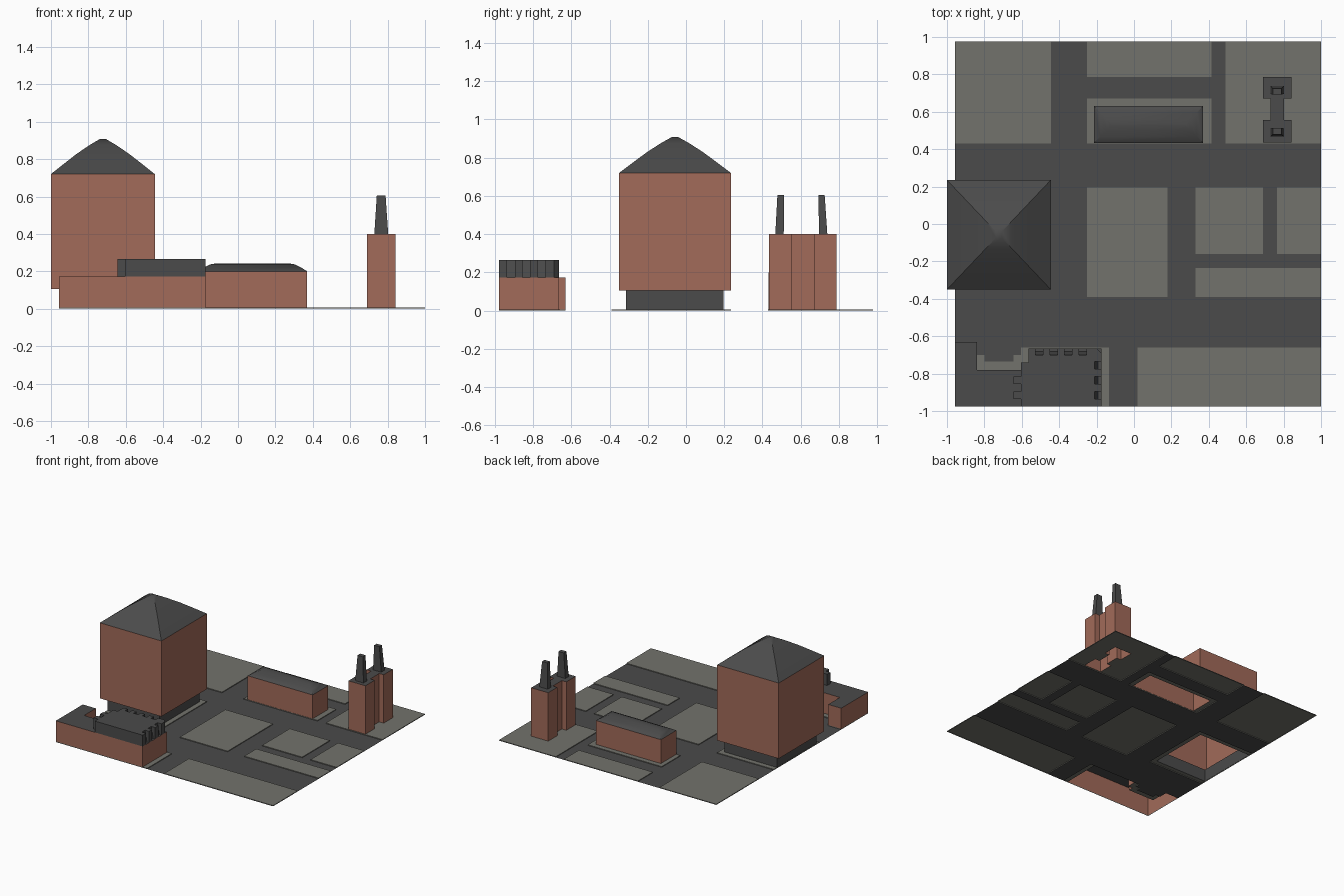
import bpy, bmesh

if "Cube" in bpy.data.objects:
    bpy.data.objects.remove(bpy.data.objects["Cube"])


def material(name, rgb):
    m = bpy.data.materials.new(name)
    m.diffuse_color = (*rgb, 1)
    m.use_nodes = True
    m.node_tree.nodes["Principled BSDF"].inputs["Base Color"].default_value = m.diffuse_color
    return m


BRICK = material("terracotta brick", (0.36, 0.145, 0.1))
DARK = material("dark grey", (0.07, 0.07, 0.07))
LIGHT = material("block grey", (0.17, 0.17, 0.15))
W, E, S, N = -0.957, 1.0, -0.977, 0.977   # ground limits
H = 0.006                                 # kerb height


def finish(name, bm, mats, smooth=None):
    me = bpy.data.meshes.new(name)
    bm.to_mesh(me)
    bm.free()
    for m in mats:
        me.materials.append(m)
    ob = bpy.data.objects.new(name, me)
    bpy.context.collection.objects.link(ob)
    if smooth:
        bpy.context.view_layer.objects.active = ob
        ob.select_set(True)
        bpy.ops.object.shade_smooth_by_angle(angle=smooth)
        ob.select_set(False)
    return ob


def loft(name, rings, wall, cap=None, smooth=None):
    """Stack counter-clockwise (outline, z) rings; open below, capped on top."""
    bm = bmesh.new()
    vs = [[bm.verts.new((x, y, z)) for x, y in pts] for pts, z in rings]
    for a, b in zip(vs, vs[1:]):
        n = len(a)
        for i in range(n):
            j = (i + 1) % n
            bm.faces.new((a[i], a[j], b[j], b[i]))
    if cap:
        bm.faces.new(vs[-1]).material_index = 1
    return finish(name, bm, [wall, cap or wall], smooth)


def rect(x0, y0, x1, y1, inset=0, insety=None):
    k = inset if insety is None else insety
    return [(x0 + inset, y0 + k), (x1 - inset, y0 + k),
            (x1 - inset, y1 - k), (x0 + inset, y1 - k)]


# City blocks and building footprints, as x0, y0, x1, y1
tower = (-1.0, -0.35, -0.445, 0.235)
tower_base = (-0.955, -0.315, -0.485, 0.195)
hall = (-0.215, 0.432, 0.37, 0.63)
twins = [(0.69, 0.435, 0.843, 0.555), (0.73, 0.555, 0.803, 0.67), (0.69, 0.67, 0.843, 0.787)]
blocks = [
    (W, 0.43, -0.445, N), (-0.25, 0.785, 0.415, N), (-0.25, 0.43, 0.415, 0.67),
    (0.49, 0.43, E, N), (-0.25, -0.39, 0.18, 0.195), (0.33, -0.16, 0.69, 0.195),
    (0.765, -0.16, E, 0.195), (0.33, -0.39, E, -0.235), (0.02, S, E, -0.66),
    (W, -0.35, -0.445, 0.235),
    (W, S, -0.84, -0.63), (-0.84, S, -0.8, -0.7), (-0.8, S, -0.645, -0.735),
    (-0.645, S, -0.605, -0.7), (-0.605, S, -0.135, -0.66)]
holes = twins + [hall, tower_base,
    (W, S, -0.84, -0.63), (-0.84, S, -0.605, -0.78),
    (-0.605, S, -0.565, -0.74), (-0.565, S, -0.175, -0.665)]

# Ground: one cell grid split into road sheet and raised blocks
xs = sorted({W, E} | {r[i] for r in blocks + holes for i in (0, 2)})
ys = sorted({S, N} | {r[i] for r in blocks + holes for i in (1, 3)})


def inside(x, y, rects):
    return any(a < x < c and b < y < d for a, b, c, d in rects)


def sheet(raised):
    bm = bmesh.new()
    grid = {}

    def vert(i, j):
        if (i, j) not in grid:
            grid[i, j] = bm.verts.new((xs[i], ys[j], H if raised else 0))
        return grid[i, j]

    open_cells = []
    for i in range(len(xs) - 1):
        for j in range(len(ys) - 1):
            cx, cy = (xs[i] + xs[i + 1]) / 2, (ys[j] + ys[j + 1]) / 2
            if inside(cx, cy, blocks) == raised:
                f = bm.faces.new((vert(i, j), vert(i + 1, j), vert(i + 1, j + 1), vert(i, j + 1)))
                if inside(cx, cy, holes):
                    open_cells.append(f)
    if raised:  # kerbs
        edges = [e for e in bm.edges if e.is_boundary]
        out = bmesh.ops.extrude_edge_only(bm, edges=edges)["geom"]
        for v in out:
            if isinstance(v, bmesh.types.BMVert):
                v.co.z = 0
        bmesh.ops.recalc_face_normals(bm, faces=bm.faces[:])
        if sum(f.normal.z for f in bm.faces) < 0:
            bmesh.ops.reverse_faces(bm, faces=bm.faces[:])
    bmesh.ops.delete(bm, geom=open_cells, context='FACES')
    finish("city_blocks" if raised else "roads", bm, [LIGHT if raised else DARK])


sheet(False)
sheet(True)

# Big tower: recessed base, overhanging brick body, domed hip roof
loft("tower_base", [(rect(*tower_base), H), (rect(*tower_base), 0.105)], DARK)
loft("tower_body", [(rect(*tower_base), 0.105), (rect(*tower), 0.105), (rect(*tower), 0.72)], BRICK)
hw, hd = 0.2775, 0.2925
roof = [(0, 0.72), (0.25, 0.775), (0.5, 0.829), (0.75, 0.876), (0.94, 0.907)]
loft("tower_roof", [(rect(*tower, hw * t, hd * t), z) for t, z in roof], DARK, DARK, 0.7)

# Long hall with a rounded hip roof
loft("hall_walls", [(rect(*hall), H), (rect(*hall), 0.2)], BRICK)
loft("hall_roof", [(rect(*hall, k), z) for k, z in
                   [(0, 0.2), (0.035, 0.222), (0.07, 0.238), (0.095, 0.242)]], DARK, DARK, 0.7)

# Twin-towered building with a link between, and two tapering spires
a, b, c = twins
plan = [(a[0], a[1]), (a[2], a[1]), (a[2], a[3]), (b[2], b[1]), (b[2], b[3]), (c[2], c[1]),
        (c[2], c[3]), (c[0], c[3]), (c[0], c[1]), (b[0], b[3]), (b[0], b[1]), (a[0], a[3])]
loft("twin_tower_walls", [(plan, H), (plan, 0.4)], BRICK, DARK)
for name, lo, hi in (("front_spire", (0.467, 0.511), (0.478, 0.513)),
                     ("back_spire", (0.696, 0.739), (0.692, 0.725))):
    loft(name, [(rect(0.729, lo[0], 0.803, lo[1]), 0.4),
                (rect(0.742, hi[0], 0.789, hi[1]), 0.605)], DARK, DARK)

# Corner building: low L-shaped brick body
plan = [(W, S), (-0.175, S), (-0.175, -0.665), (-0.565, -0.665), (-0.565, -0.74),
        (-0.605, -0.74), (-0.605, -0.78), (-0.84, -0.78), (-0.84, -0.63), (W, -0.63)]
loft("corner_building_walls", [(plan, H), (plan, 0.173)], BRICK, DARK)


# Its dark upper storey, with slots on the right and back and fins on the left
def crown(d):
    p = [(-0.605, S), (-0.175, S)]
    for y in (-0.935, -0.855, -0.775):
        p += [(-0.175, y), (-0.175 - d, y), (-0.175 - d, y + 0.04), (-0.175, y + 0.04)]
    p += [(-0.175, -0.69), (-0.2, -0.665)]
    for x in (-0.253, -0.331, -0.409, -0.487):
        p += [(x, -0.665), (x, -0.665 - d), (x - 0.04, -0.665 - d), (x - 0.04, -0.665)]
    p += [(-0.565, -0.665), (-0.565, -0.74), (-0.605, -0.74)]
    for y in (-0.815, -0.895):
        p += [(-0.605, y), (-0.645, y), (-0.645, y - 0.04), (-0.605, y - 0.04)]
    return p


loft("corner_building_crown", [(crown(0.018), 0.173), (crown(0.036), 0.265)], DARK, DARK)
